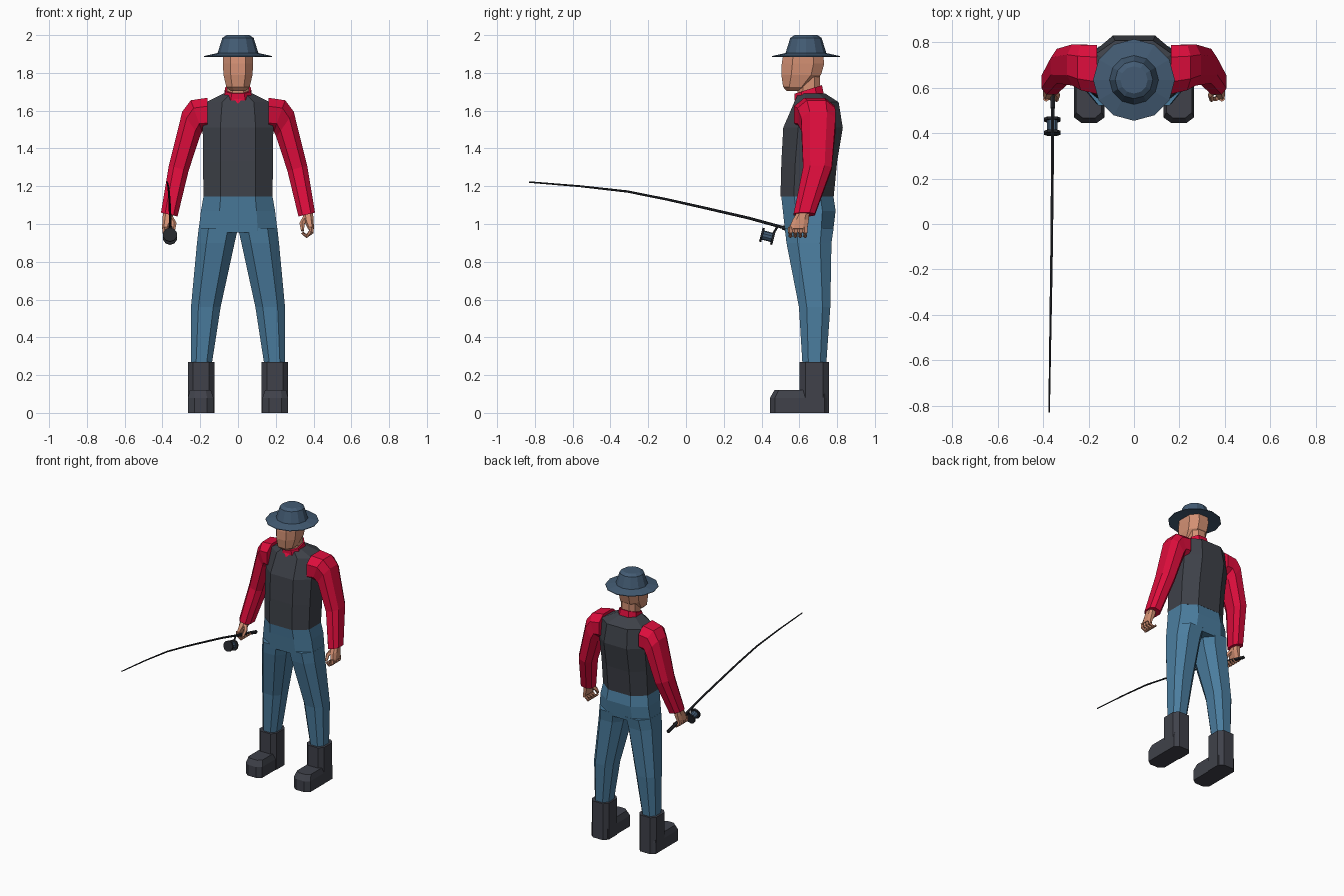
import bpy, bmesh, math
from mathutils import Vector


def mat(name, rgb):
    m = bpy.data.materials.new(name)
    m.diffuse_color = (*rgb, 1)
    return m


RED = mat("red_cloth", (0.72, 0.004, 0.045))
DENIM = mat("denim_blue", (0.070, 0.205, 0.345))
VEST = mat("charcoal_cloth", (0.048, 0.053, 0.066))
HAT = mat("hat_blue", (0.056, 0.105, 0.172))
SKIN = mat("skin", (0.66, 0.283, 0.175))
BOOT = mat("boot_grey", (0.050, 0.053, 0.068))
BLACK = mat("rod_black", (0.018, 0.020, 0.025))


def loft(name, rings, material, side=1, bm=None):
    """Skin a list of equal rings, cap both ends; side=-1 mirrors in x."""
    own = bm is None
    bm = bm or bmesh.new()
    vs = [[bm.verts.new((p[0] * side, p[1], p[2])) for p in r] for r in rings]
    n = len(vs[0])
    for a, b in zip(vs, vs[1:]):
        for i in range(n):
            j = (i + 1) % n
            bm.faces.new((a[i], a[j], b[j], b[i]))
    bm.faces.new(vs[0])
    bm.faces.new(vs[-1])
    if own:
        finish(name, bm, material)


def finish(name, bm, material):
    bmesh.ops.recalc_face_normals(bm, faces=bm.faces[:])
    me = bpy.data.meshes.new(name)
    bm.to_mesh(me)
    bm.free()
    me.materials.append(material)
    ob = bpy.data.objects.new(name, me)
    bpy.context.collection.objects.link(ob)
    return ob


def octo(xi, zi, xo, zo, y0, y1, kx=0.5, ky=0.5):
    """Chamfered box section spanning inner to outer point and y0 to y1."""
    c = Vector(((xi + xo) / 2, (y0 + y1) / 2, (zi + zo) / 2))
    u = Vector(((xo - xi) / 2, 0, (zo - zi) / 2))
    v = Vector((0, (y1 - y0) / 2, 0))
    pts = [(1, -ky), (1, ky), (kx, 1), (-kx, 1), (-1, ky), (-1, -ky), (-kx, -1), (kx, -1)]
    return [c + u * a + v * b for a, b in pts]


def level(z, hx, y0, y1, **k):
    """Symmetric horizontal section."""
    return octo(-hx, z, hx, z, y0, y1, **k)


def tube(name, path, radii, material, sides=6, side=1, bm=None):
    path = [Vector(p) for p in path]
    rings = []
    for i, p in enumerate(path):
        d = (path[min(i + 1, len(path) - 1)] - path[max(i - 1, 0)]).normalized()
        ref = Vector((1, 0, 0)) if abs(d.x) < 0.8 else Vector((0, 1, 0))
        a = d.cross(ref).normalized()
        b = d.cross(a)
        rings.append([p + (a * math.cos(t) + b * math.sin(t)) * radii[i]
                      for t in [math.tau * k / sides for k in range(sides)]])
    loft(name, rings, material, side, bm)


# Hat: drooping brim and tapered crown
def circle(r, z, n=12):
    return [(r * math.cos(math.tau * k / n), 0.635 + r * math.sin(math.tau * k / n), z)
            for k in range(n)]


loft("hat", [circle(r, z) for r, z in
             [(0.10, 1.894), (0.18, 1.885), (0.18, 1.889), (0.108, 1.905),
              (0.083, 1.985), (0.06, 2.0)]], HAT)

# Head, neck and collar
loft("head", [level(*r) for r in
              [(1.703, 0.038, 0.535, 0.60), (1.725, 0.062, 0.514, 0.645),
               (1.79, 0.077, 0.505, 0.715), (1.85, 0.08, 0.507, 0.732),
               (1.90, 0.08, 0.515, 0.725)]], SKIN)
loft("neck", [level(1.66, 0.06, 0.59, 0.71), level(1.80, 0.058, 0.59, 0.71)], SKIN)


def tilted(z, hx, y0, y1, rise):
    return [p + Vector((0, 0, rise * (p.y - y0) / (y1 - y0))) for p in level(z, hx, y0, y1)]


loft("collar", [tilted(1.655, 0.075, 0.575, 0.73, 0.03),
                tilted(1.69, 0.068, 0.575, 0.72, 0.045)], RED)

# Shirt showing in the vest's neckline
bm = bmesh.new()
bm.faces.new([bm.verts.new(p) for p in
              [(-0.05, 0.592, 1.692), (0.05, 0.592, 1.692), (0.012, 0.568, 1.65), (-0.012, 0.568, 1.65)]])
bm.faces.new([bm.verts.new(p) for p in
              [(-0.012, 0.568, 1.65), (0.012, 0.568, 1.65), (0, 0.562, 1.635)]])
finish("shirt_neckline", bm, RED)

# Vest
loft("vest", [level(*r) for r in
              [(1.145, 0.183, 0.500, 0.782), (1.33, 0.185, 0.505, 0.80),
               (1.51, 0.187, 0.515, 0.83), (1.645, 0.168, 0.573, 0.808),
               (1.692, 0.075, 0.595, 0.735)]], VEST)

# Trouser seat
loft("trouser_seat", [level(*r) for r in
                      [(1.15, 0.182, 0.504, 0.78), (1.07, 0.196, 0.513, 0.792),
                       (0.955, 0.21, 0.525, 0.778)]], DENIM)

for side, tag in ((1, "left"), (-1, "right")):
    # Trouser leg
    loft(tag + "_trouser_leg", [octo(*r) for r in
                                [(0.0, 0.98, 0.208, 0.98, 0.523, 0.782),
                                 (0.018, 0.90, 0.217, 0.90, 0.532, 0.77),
                                 (0.092, 0.56, 0.249, 0.56, 0.598, 0.764),
                                 (0.14, 0.25, 0.25, 0.25, 0.617, 0.742)]], DENIM, side)

    # Boot: shaft and foot with bevelled toe
    loft(tag + "_boot_shaft", [octo(0.125, z, 0.265, z, 0.60, 0.758, 0.6, 0.6)
                               for z in (0.0, 0.27)], BOOT, side)
    loft(tag + "_boot_foot", [octo(xi, z, xo, z, y0, 0.758, 0.5, 0.84) for xi, xo, z, y0 in
                              [(0.13, 0.265, 0.0, 0.445), (0.13, 0.265, 0.08, 0.445),
                               (0.143, 0.255, 0.12, 0.468)]], BOOT, side)

    # Sleeve from armhole to cuff
    loft(tag + "_sleeve", [octo(*r) for r in
                           [(0.162, 1.49, 0.162, 1.668, 0.572, 0.79),
                            (0.19, 1.49, 0.25, 1.655, 0.59, 0.79),
                            (0.203, 1.46, 0.295, 1.595, 0.61, 0.792),
                            (0.262, 1.28, 0.366, 1.31, 0.62, 0.772),
                            (0.32, 1.04, 0.408, 1.06, 0.57, 0.682)]], RED, side)

    # Hand: palm, curled fingers and thumb
    bm = bmesh.new()
    loft("", [octo(*r) for r in
              [(0.34, 1.07, 0.395, 1.075, 0.595, 0.655),
               (0.348, 1.02, 0.40, 1.025, 0.565, 0.65),
               (0.372, 0.97, 0.402, 0.975, 0.545, 0.642)]], SKIN, side, bm)
    for i in range(4):
        y = 0.553 + i * 0.026
        tube("", [(0.388, y, 0.985), (0.388, y, 0.958), (0.362, y, 0.937), (0.34, y, 0.955)],
             [0.014, 0.014, 0.012, 0.009], SKIN, 5, side, bm)
    tube("", [(0.362, 0.60, 1.035), (0.338, 0.57, 1.0), (0.342, 0.545, 0.965)],
         [0.018, 0.014, 0.009], SKIN, 5, side, bm)
    finish(tag + "_hand", bm, SKIN)

# Fishing rod: thick grip and bowed, tapering blank
tube("rod_grip", [(-0.357, 0.72, 0.927), (-0.358, 0.51, 0.982)], [0.013, 0.012], BLACK)
tube("rod_blank", [(-0.358, 0.53, 0.977), (-0.359, 0.33, 1.032), (-0.361, 0.10, 1.085),
                   (-0.363, -0.10, 1.13), (-0.366, -0.31, 1.172), (-0.370, -0.56, 1.2),
                   (-0.374, -0.83, 1.222)],
     [0.008, 0.0075, 0.007, 0.0065, 0.006, 0.005, 0.004], BLACK)

# Reel: spool between two flanges, hung on a stem
centre, axis = Vector((-0.36, 0.431, 0.935)), Vector((0, -0.967, 0.25))


def reel_disc(name, a, b, r, material):
    tube(name, [centre + axis * a, centre + axis * b], [r, r], material, 10)


reel_disc("reel_spool", -0.03, 0.03, 0.025, HAT)
reel_disc("reel_back_flange", -0.036, -0.024, 0.038, BLACK)
reel_disc("reel_front_flange", 0.024, 0.036, 0.038, BLACK)
tube("reel_stem", [(-0.36, 0.46, 0.945), (-0.358, 0.485, 0.988)], [0.006, 0.006], BLACK)
